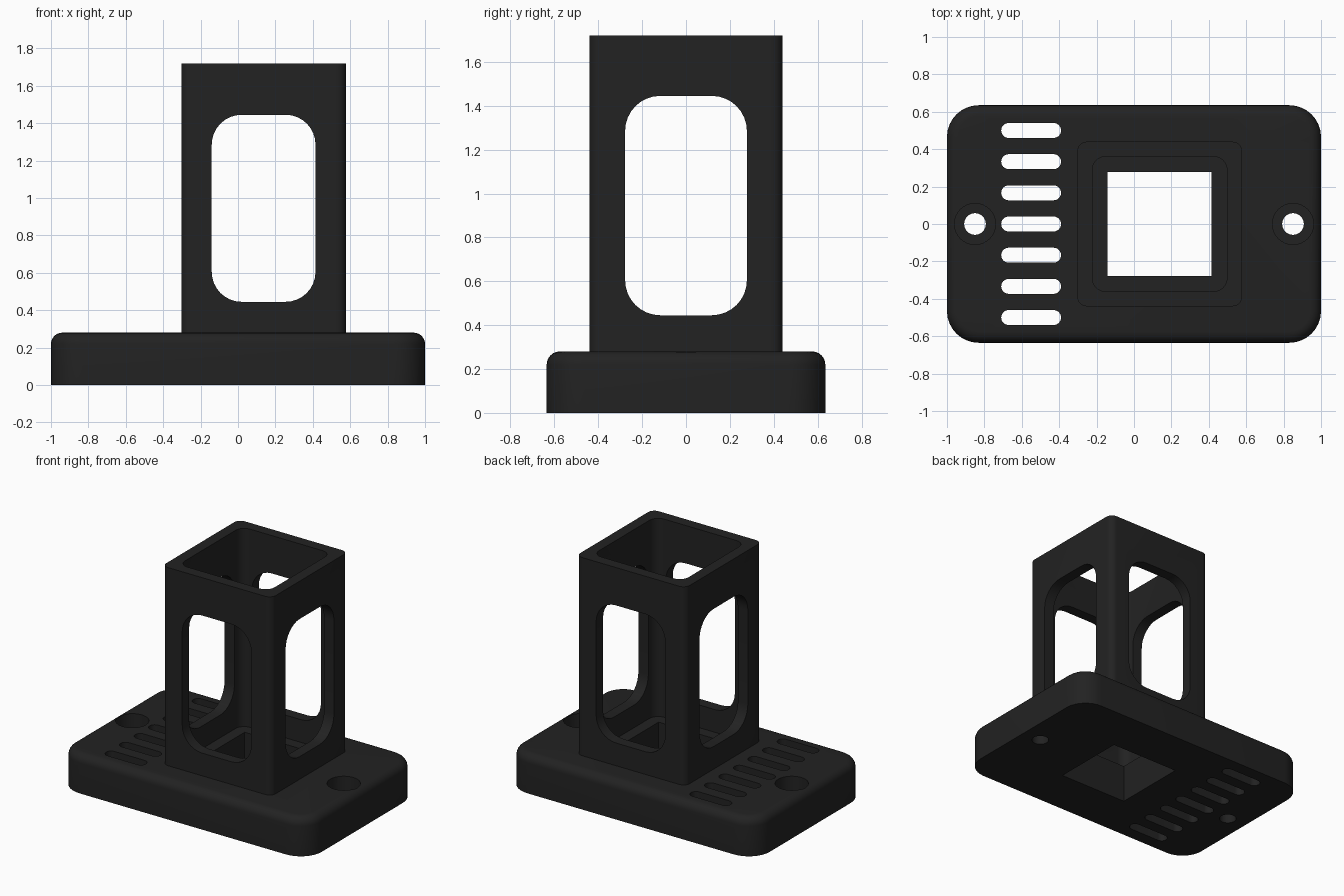
import bpy, bmesh, math
from mathutils import Matrix, Vector

if "Cube" in bpy.data.objects:
    bpy.data.objects.remove(bpy.data.objects["Cube"])

black = bpy.data.materials.new("matte black")
black.diffuse_color = (0.016, 0.016, 0.016, 1)
black.use_nodes = True
black.node_tree.nodes["Principled BSDF"].inputs["Base Color"].default_value = black.diffuse_color


def rounded_rect(w, h, r, seg=8):
    """Outline of a w x h rectangle with corner radius r, centred on the origin."""
    if r <= 0:
        return [(w/2, h/2), (-w/2, h/2), (-w/2, -h/2), (w/2, -h/2)]
    pts = []
    for q, (sx, sy) in enumerate([(1, 1), (-1, 1), (-1, -1), (1, -1)]):
        for i in range(seg + 1):
            a = math.pi / 2 * (q + i / seg)
            p = (sx*(w/2 - r) + r*math.cos(a), sy*(h/2 - r) + r*math.sin(a))
            if not pts or math.dist(p, pts[-1]) > 1e-5:
                pts.append(p)
    if math.dist(pts[0], pts[-1]) < 1e-5:
        pts.pop()
    return pts


def loft(name, layers, matrix=Matrix()):
    """Closed solid through a stack of (outline, z) layers."""
    bm = bmesh.new()
    rings = [[bm.verts.new((x, y, z)) for x, y in pts] for pts, z in layers]
    n = len(rings[0])
    for a, b in zip(rings, rings[1:]):
        for i in range(n):
            j = (i + 1) % n
            bm.faces.new((a[i], a[j], b[j], b[i]))
    bm.faces.new(rings[0][::-1])
    bm.faces.new(rings[-1])
    bm.transform(matrix)
    bmesh.ops.recalc_face_normals(bm, faces=bm.faces[:])
    me = bpy.data.meshes.new(name)
    bm.to_mesh(me)
    bm.free()
    me.materials.append(black)
    ob = bpy.data.objects.new(name, me)
    bpy.context.collection.objects.link(ob)
    return ob


def prism(name, w, h, r, z0, z1, matrix=Matrix(), seg=8):
    pts = rounded_rect(w, h, r, seg)
    return loft(name, [(pts, z0), (pts, z1)], matrix)


def cut(target, cutter):
    """Subtract the cutter, then remove it."""
    m = target.modifiers.new("cut", 'BOOLEAN')
    m.operation, m.solver, m.object = 'DIFFERENCE', 'EXACT', cutter
    bpy.context.view_layer.objects.active = target
    bpy.ops.object.modifier_apply(modifier=m.name)
    bpy.data.objects.remove(cutter)


def at(x, y, z=0):
    return Matrix.Translation(Vector((x, y, z)))


BASE_TOP, TOP, TX = 0.28, 1.72, 0.137   # heights and tower centre

# Base plate with a rounded top edge
F = 0.06
layers = [(rounded_rect(2, 1.27, 0.17), 0)]
for i in range(7):
    a = math.pi / 2 * i / 6
    d = F * (1 - math.cos(a))
    layers.append((rounded_rect(2 - 2*d, 1.27 - 2*d, 0.17 - d),
                   BASE_TOP - F + F*math.sin(a)))
base = loft("base_plate", layers)

# Square opening under the tower
cut(base, prism("opening_cutter", 0.555, 0.555, 0, -0.1, 0.5, at(TX, 0)))

# Row of ventilation slots
for i in range(-3, 4):
    cut(base, prism("slot_cutter", 0.32, 0.08, 0.04, -0.1, 0.5,
                    at(-0.55, i * 0.1667)))

# Counterbored screw holes
for x in (-0.85, 0.85):
    cut(base, prism("screw_cutter", 0.116, 0.116, 0.058, -0.1, 0.5, at(x, 0)))
    cut(base, prism("bore_cutter", 0.22, 0.22, 0.11, 0.14, 0.5, at(x, 0)))

# Hollow tower
tower = prism("tower", 0.88, 0.88, 0.05, BASE_TOP, TOP, at(TX, 0))
cut(tower, prism("cavity_cutter", 0.72, 0.72, 0.07, 0.1, 2, at(TX, 0)))

# Rounded windows through both pairs of walls
stand = Matrix.Rotation(math.pi / 2, 4, 'X')
for turn in (0, math.pi / 2):
    cut(tower, prism("window_cutter", 0.555, 1.0, 0.16, -1, 1,
                     at(TX, 0, 0.945) @ Matrix.Rotation(turn, 4, 'Z') @ stand))

# Smooth the rounded corners, keep edges sharp
for ob in (base, tower):
    bpy.ops.object.select_all(action='DESELECT')
    ob.select_set(True)
    bpy.context.view_layer.objects.active = ob
    bpy.ops.object.shade_smooth_by_angle(angle=math.radians(30))
